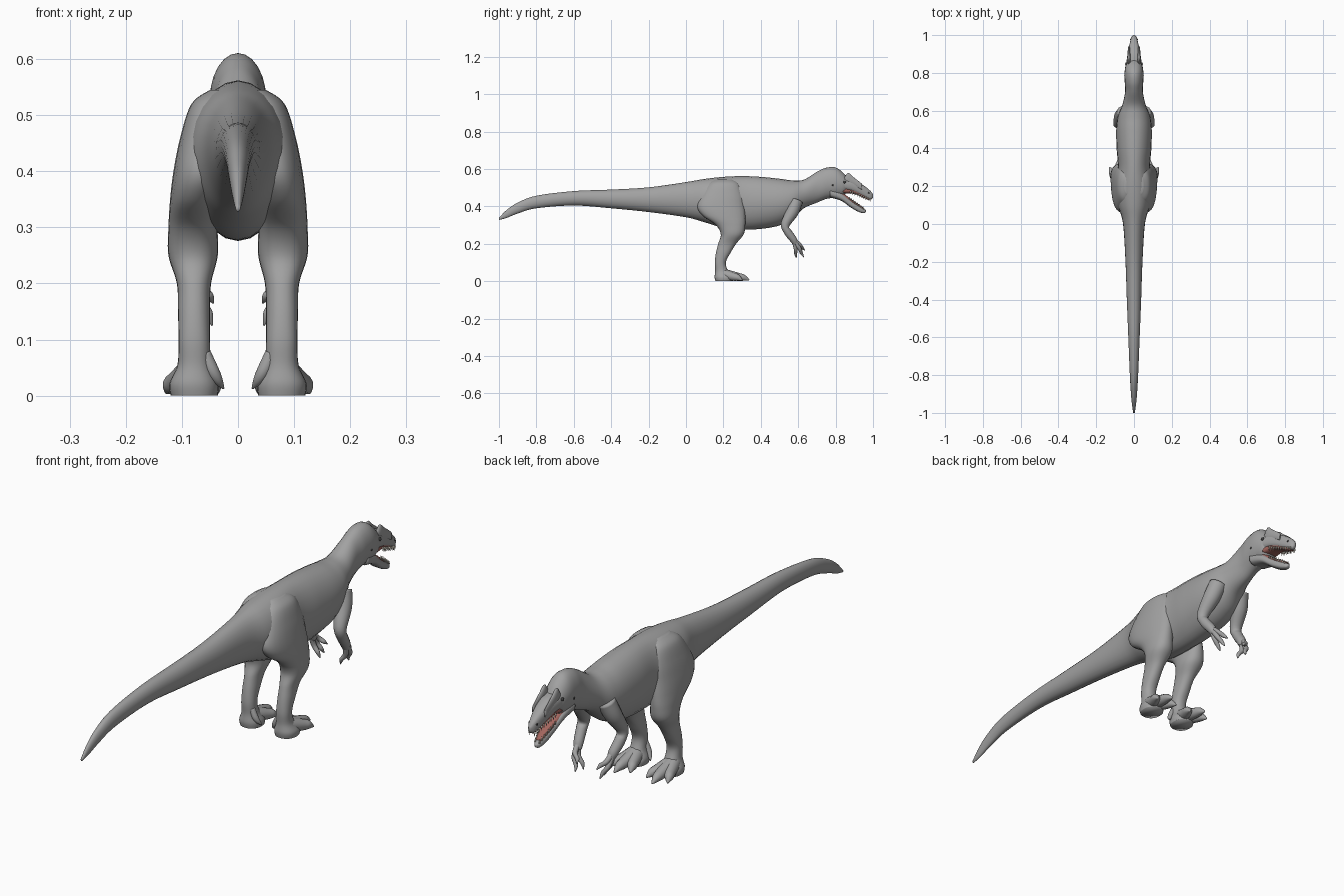
import bpy, bmesh, math
from mathutils import Vector, Matrix

if "Cube" in bpy.data.objects:
    bpy.data.objects.remove(bpy.data.objects["Cube"], do_unlink=True)


def material(name, r, g, b):
    m = bpy.data.materials.new(name)
    m.use_nodes = True
    m.diffuse_color = (r, g, b, 1)
    m.node_tree.nodes["Principled BSDF"].inputs["Base Color"].default_value = (r, g, b, 1)
    return m


SKIN = material("grey skin", 0.36, 0.36, 0.36)
MOUTH = material("mouth pink", 0.36, 0.13, 0.11)
TOOTH = material("tooth ivory", 0.75, 0.7, 0.6)
DARK = material("dark eye", 0.05, 0.05, 0.05)


def finish(name, bm, mat, mirror):
    bmesh.ops.recalc_face_normals(bm, faces=bm.faces)
    for f in bm.faces:
        f.smooth = True
    me = bpy.data.meshes.new(name)
    bm.to_mesh(me)
    bm.free()
    me.materials.append(mat)
    ob = bpy.data.objects.new(name, me)
    bpy.context.collection.objects.link(ob)
    if mirror:
        ob.modifiers.new("mirror", 'MIRROR').use_mirror_merge = False
    return ob


def spline(a, b, c, d, t):
    return 0.5 * (2 * b + (c - a) * t + (2 * a - 5 * b + 4 * c - d) * t * t
                  + (3 * b - a - 3 * c + d) * t ** 3)


def loft(name, rings, mat=SKIN, mirror=False, power=1.0, sides=24, steps=6):
    """Skin smooth rings, each given as centre, half-axis u, half-axis v."""
    n = len(rings)
    dense = []
    for i in range(n - 1):
        q = [rings[max(0, min(n - 1, i + k))] for k in (-1, 0, 1, 2)]
        for s in range(steps):
            dense.append([spline(*(r[k] for r in q), s / steps) for k in range(3)])
    dense.append(rings[-1])
    bm = bmesh.new()
    loops = []
    for c, u, v in dense:
        loop = []
        for k in range(sides):
            a = math.tau * k / sides
            ca, sa = math.cos(a), math.sin(a)
            p = c + u * math.copysign(abs(ca) ** power, ca) + v * math.copysign(abs(sa) ** power, sa)
            loop.append(bm.verts.new(p))
        loops.append(loop)
    for a, b in zip(loops, loops[1:]):
        for k in range(sides):
            j = (k + 1) % sides
            bm.faces.new((a[k], a[j], b[j], b[k]))
    bm.faces.new(loops[0])
    bm.faces.new(loops[-1])
    return finish(name, bm, mat, mirror)


def along_y(rows, x=0.0):
    """Rows of y, top, bottom, half width."""
    return [(Vector((x, y, (t + b) / 2)), Vector((w, 0, 0)), Vector((0, 0, (t - b) / 2)))
            for y, t, b, w in rows]


def along_z(rows):
    """Rows of z, back, front, inner, outer."""
    return [(Vector(((i + o) / 2, (b + f) / 2, z)), Vector(((o - i) / 2, 0, 0)),
             Vector((0, (f - b) / 2, 0))) for z, b, f, i, o in rows]


def tube(name, points, **kw):
    """Round limb through points of x, y, z, radius."""
    ps = [Vector(p[:3]) for p in points]
    rings = []
    for i, p in enumerate(points):
        d = (ps[min(i + 1, len(ps) - 1)] - ps[max(i - 1, 0)]).normalized()
        u = d.cross(Vector((0.3, 0.5, 1) if abs(d.z) < 0.7 else (0, 1, 0))).normalized()
        rings.append((ps[i], u * p[3], d.cross(u) * p[3]))
    return loft(name, rings, mirror=True, sides=14, steps=5, **kw)


# Tail, trunk, neck and back of the head in one skin
loft("body", along_y([
    (-1, .338, .328, .004), (-.96, .38, .338, .010), (-.9, .42, .362, .016),
    (-.8, .457, .39, .022), (-.6, .482, .405, .030), (-.4, .49, .39, .038),
    (-.2, .502, .37, .045), (0, .53, .342, .058), (.1, .547, .315, .084),
    (.2, .558, .285, .097), (.3, .562, .276, .085), (.4, .558, .28, .092),
    (.5, .548, .298, .094), (.57, .539, .335, .085), (.63, .543, .39, .062),
    (.7, .585, .42, .047), (.75, .607, .44, .049), (.8, .608, .447, .050),
    (.84, .58, .455, .044), (.865, .548, .485, .032)]))

# Haunch, shin and heel
loft("leg", along_z([
    (.545, .16, .25, .01, .05), (.52, .12, .285, 0, .083), (.46, .08, .308, 0, .103),
    (.40, .06, .315, .01, .115), (.35, .09, .317, .03, .121), (.30, .16, .317, .036, .124),
    (.25, .186, .308, .036, .124), (.20, .172, .268, .048, .109), (.15, .160, .237, .05, .107),
    (.10, .154, .213, .05, .106), (.055, .156, .225, .047, .108),
    (.022, .153, .25, .035, .122), (0, .157, .25, .036, .12)]), mirror=True, power=.88)

# Toes ending in claws, and the raised inner toe
for name, x, y in (("inner", .036, .305), ("middle", .085, .338), ("outer", .128, .30)):
    mx, my = .08 + (x - .08) * .55, .2 + (y - .2) * .55
    tube(name + "_toe", [(.08, .19, .04, .03), (mx, my, .024, .022),
                         (.08 + (x - .08) * .82, .2 + (y - .2) * .8, .018, .016),
                         (x, y, .006, .003)])
tube("rear_toe", [(.06, .175, .075, .012), (.046, .175, .045, .012),
                  (.036, .18, .028, .009), (.026, .19, .013, .002)])

# Arms and three-fingered hands
tube("arm", [(.055, .59, .43, .036), (.072, .568, .37, .034), (.086, .53, .30, .024),
             (.086, .545, .262, .021), (.078, .575, .222, .019), (.073, .587, .198, .014)])
for name, x, y, z in (("thumb", .044, .635, .165), ("middle", .055, .63, .128),
                      ("outer", .046, .59, .125)):
    tip = Vector((x, y, z))
    base = Vector((.077, .574, .224))
    mid = base.lerp(tip, .5) + Vector((.01, .004, 0))
    tube(name + "_finger", [(*base, .012), (*mid, .010), (*base.lerp(tip, .78), .008), (*tip, .0015)])

# Skull and lower jaw
loft("upper_skull", along_y([
    (.80, .585, .47, .046), (.85, .553, .483, .041), (.9, .54, .472, .034),
    (.95, .512, .45, .024), (.985, .484, .436, .015), (1.0, .465, .446, .006)]), power=.75)
loft("lower_jaw", along_y([
    (.77, .50, .448, .044), (.83, .474, .43, .038), (.88, .436, .395, .028),
    (.92, .408, .372, .021), (.95, .388, .364, .013), (.962, .38, .37, .005)]), power=.75)
loft("jaw_lining", along_y([
    (.82, .487, .45, .033), (.87, .449, .42, .026), (.91, .421, .4, .019),
    (.945, .397, .38, .011)]), mat=MOUTH, power=.75)
loft("palate", along_y([
    (.84, .5, .47, .036), (.9, .5, .466, .028), (.95, .47, .445, .019),
    (.98, .45, .432, .010)]), mat=MOUTH, power=.75)

# Pair of brow crests
loft("crest", along_y([
    (.843, .548, .525, .005), (.866, .579, .515, .009), (.895, .557, .51, .008),
    (.94, .522, .49, .004)], x=.027), mirror=True)


# Rows of teeth
def teeth(name, start, end, count, length):
    bm = bmesh.new()
    for i in range(count):
        p = Vector(start).lerp(Vector(end), i / (count - 1))
        turn = Matrix.Rotation(math.pi if length < 0 else 0, 4, 'X')
        bmesh.ops.create_cone(bm, cap_ends=True, segments=8, radius1=.004, radius2=.0005,
                              depth=abs(length), matrix=Matrix.Translation(p) @ turn)
    finish(name, bm, TOOTH, True)


teeth("upper_teeth", (.033, .88, .474), (.012, .985, .434), 10, -.018)
teeth("lower_teeth", (.027, .875, .444), (.010, .95, .391), 8, .015)

# Eyes, ear openings and nostrils
for name, x, y, z, r in (("eye", .040, .848, .53, .007), ("ear", .047, .785, .513, .005),
                         ("nostril", .0165, .977, .472, .004)):
    bm = bmesh.new()
    bmesh.ops.create_uvsphere(bm, u_segments=12, v_segments=8, radius=r,
                              matrix=Matrix.Translation((x, y, z)))
    finish(name, bm, DARK, True)
